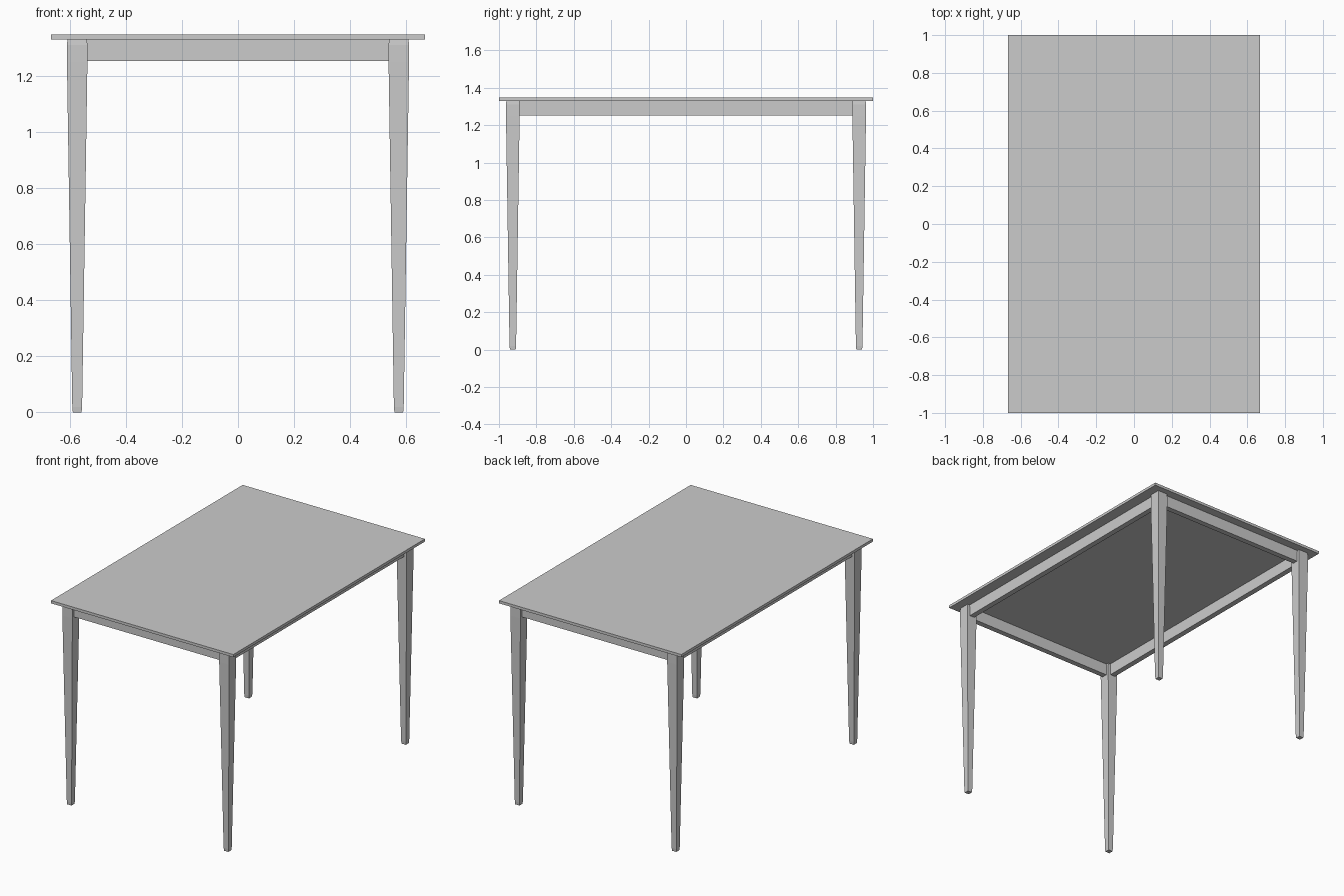
import bpy, bmesh

if "Cube" in bpy.data.objects:
    bpy.data.objects.remove(bpy.data.objects["Cube"])

TOP_Z, UNDER_Z, APRON_Z = 1.347, 1.329, 1.252
LEG_X, LEG_Y = 0.573, 0.926


def finish(name, bm):
    bmesh.ops.recalc_face_normals(bm, faces=bm.faces)
    me = bpy.data.meshes.new(name)
    bm.to_mesh(me)
    bm.free()
    ob = bpy.data.objects.new(name, me)
    bpy.context.collection.objects.link(ob)
    return ob


def box(name, x0, x1, y0, y1, z0, z1):
    bm = bmesh.new()
    bmesh.ops.create_cube(bm, size=1)
    for v in bm.verts:
        v.co = ((x0 + x1) / 2 + v.co.x * (x1 - x0),
                (y0 + y1) / 2 + v.co.y * (y1 - y0),
                (z0 + z1) / 2 + v.co.z * (z1 - z0))
    return finish(name, bm)


def leg(name, cx, cy):
    # square sections (height, half width) joined into a tapered post
    sections = [(0, 0.0155), (0.02, 0.0175), (1.25, 0.0365), (1.31, 0.0365), (UNDER_Z, 0.0345)]
    bm = bmesh.new()
    rings = [[bm.verts.new((cx + sx * h, cy + sy * h, z))
              for sx, sy in ((-1, -1), (1, -1), (1, 1), (-1, 1))] for z, h in sections]
    for a, b in zip(rings, rings[1:]):
        for i in range(4):
            j = (i + 1) % 4
            bm.faces.new((a[i], a[j], b[j], b[i]))
    bm.faces.new(rings[0])
    bm.faces.new(rings[-1])
    return finish(name, bm)


# table top
box("table_top", -0.666, 0.666, -1, 1, UNDER_Z, TOP_Z)

# four tapered legs
for sx, side in ((-1, "left"), (1, "right")):
    for sy, end in ((-1, "front"), (1, "back")):
        leg(f"{end}_{side}_leg", sx * LEG_X, sy * LEG_Y)

# apron rails between the legs, set in from the outer leg faces
IN, OUT, E = -0.018, 0.018, 0.034
for s, n in ((-1, "front"), (1, "back")):
    box(f"{n}_apron", -LEG_X + E, LEG_X - E, s * LEG_Y + IN, s * LEG_Y + OUT, APRON_Z, UNDER_Z)
for s, n in ((-1, "left"), (1, "right")):
    box(f"{n}_apron", s * LEG_X + IN, s * LEG_X + OUT, -LEG_Y + E, LEG_Y - E, APRON_Z, UNDER_Z)
